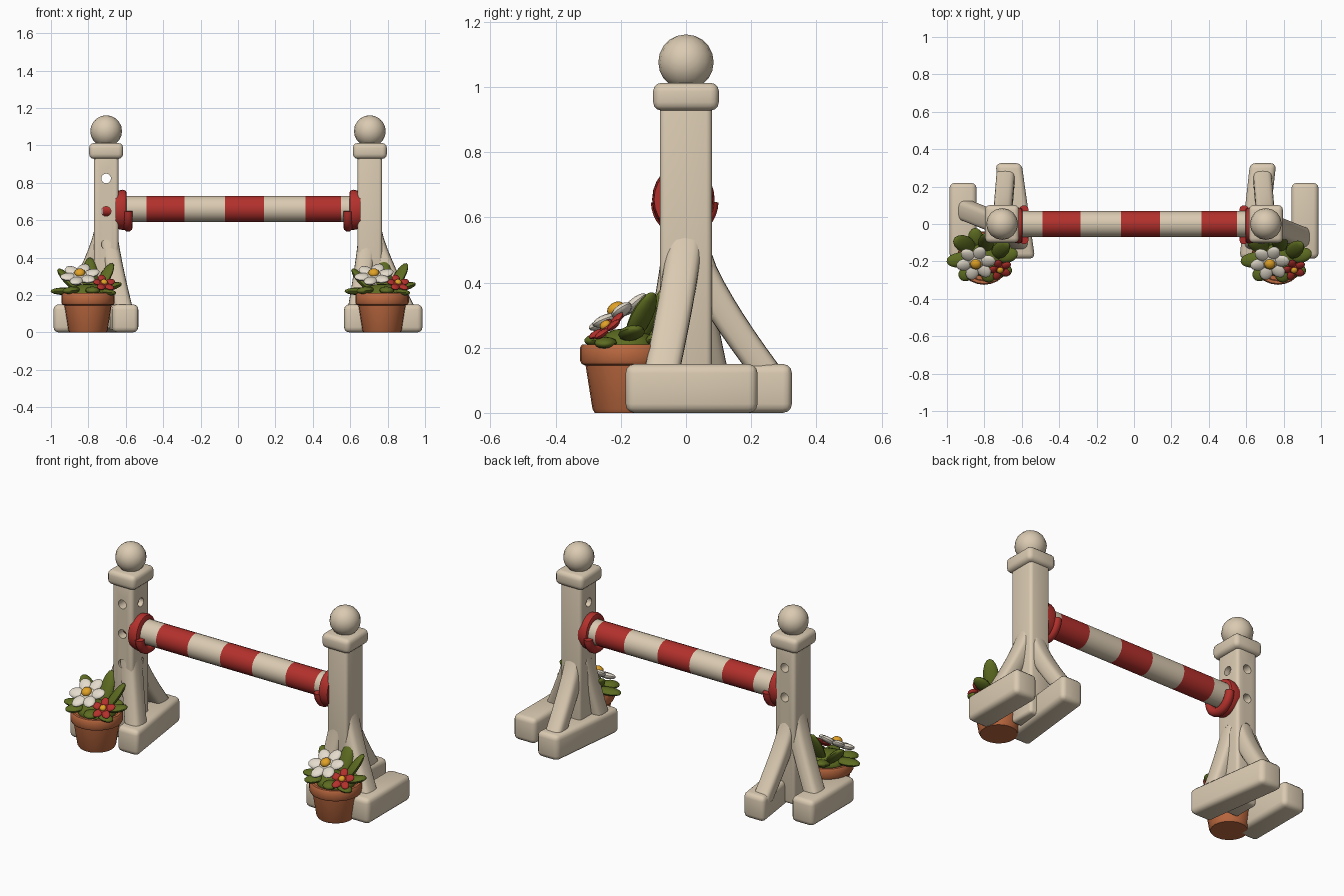
import bpy, bmesh
from math import sin, cos, pi, radians, copysign
from mathutils import Vector, Matrix

if "Cube" in bpy.data.objects:
    bpy.data.objects.remove(bpy.data.objects["Cube"], do_unlink=True)


def material(name, rgb):
    m = bpy.data.materials.new(name)
    m.use_nodes = True
    m.diffuse_color = (*rgb, 1)
    m.node_tree.nodes["Principled BSDF"].inputs["Base Color"].default_value = (*rgb, 1)
    return m


CREAM = material("cream paint", (0.70, 0.59, 0.44))
RED = material("red paint", (0.45, 0.03, 0.025))
CLAY = material("terracotta", (0.50, 0.14, 0.05))
LEAF = material("leaf green", (0.11, 0.15, 0.015))
PETAL = material("white petal", (0.78, 0.72, 0.61))
YELLOW = material("flower yellow", (0.75, 0.36, 0.02))


def finish(name, bm, *mats):
    bmesh.ops.recalc_face_normals(bm, faces=bm.faces)
    me = bpy.data.meshes.new(name)
    bm.to_mesh(me)
    bm.free()
    for m in mats:
        me.materials.append(m)
    me.shade_smooth()
    me.set_sharp_from_angle(angle=radians(40))
    ob = bpy.data.objects.new(name, me)
    bpy.context.scene.collection.objects.link(ob)
    return ob


def box(name, centre, size, bevel, mat, shear=0):
    # rounded box; shear slides x along y
    bm = bmesh.new()
    bmesh.ops.create_cube(bm, size=1)
    bmesh.ops.scale(bm, vec=size, verts=bm.verts)
    bmesh.ops.bevel(bm, geom=bm.edges[:], offset=bevel, segments=3, profile=0.5, affect='EDGES')
    for v in bm.verts:
        v.co.x += shear * v.co.y
        v.co += Vector(centre)
    return finish(name, bm, mat)


def loft(name, rings, mat, power=1.0, n=24, turn=None):
    # rings of (x, y, z, half_x, half_y) joined bottom to top
    bm = bmesh.new()
    loops = []
    for x, y, z, hx, hy in rings:
        loop = []
        for i in range(n):
            c, s = cos(2 * pi * i / n), sin(2 * pi * i / n)
            loop.append(bm.verts.new((x + hx * copysign(abs(c) ** power, c),
                                      y + hy * copysign(abs(s) ** power, s), z)))
        loops.append(loop)
    for a, b in zip(loops, loops[1:]):
        for i in range(n):
            j = (i + 1) % n
            bm.faces.new((a[i], a[j], b[j], b[i]))
    bm.faces.new(loops[0])
    bm.faces.new(loops[-1])
    if turn:
        bm.transform(turn)
    return finish(name, bm, mat)


def blobs(name, matrices, mat, seg=12):
    bm = bmesh.new()
    for m in matrices:
        bmesh.ops.create_uvsphere(bm, u_segments=seg, v_segments=seg * 2 // 3, radius=1, matrix=m)
    return finish(name, bm, mat)


def strut(name, top, bottom, mat=CREAM):
    # curved brace that leaves the post vertically and flares out to a foot
    rings = []
    for i in range(9):
        t = i / 8
        p = Vector(top).lerp(Vector(bottom), t)
        f = t ** 1.25
        x = top[0] + (bottom[0] - top[0]) * f
        y = top[1] + (bottom[1] - top[1]) * f
        rings.append((x, y, p.z, 0.05, 0.055))
    return loft(name, rings, mat, power=0.6, n=20)


def drill(post, holes):
    # round holes cut into the post
    bm = bmesh.new()
    for centre, axis, length in holes:
        q = Vector(axis).to_track_quat('Z', 'Y').to_matrix().to_4x4()
        bmesh.ops.create_cone(bm, cap_ends=True, segments=16, radius1=0.026, radius2=0.026,
                              depth=length, matrix=Matrix.Translation(centre) @ q)
    cutter = finish("hole_cutter", bm, CREAM)
    cutter.hide_render = True
    mod = post.modifiers.new("holes", 'BOOLEAN')
    mod.operation, mod.object, mod.solver = 'DIFFERENCE', cutter, 'EXACT'
    bpy.context.view_layer.update()
    me = bpy.data.meshes.new_from_object(post.evaluated_get(bpy.context.evaluated_depsgraph_get()))
    post.modifiers.clear()
    post.data = me
    me.set_sharp_from_angle(angle=radians(40))
    bpy.data.objects.remove(cutter, do_unlink=True)


BAR_Z = 0.66
HOLES = (0.823, 0.47)

for s, side in ((-1, "right"), (1, "left")):
    px = s * 0.705
    # post, cap and ball
    post = box(side + "_post", (px, 0, 0.49), (0.132, 0.16, 0.94), 0.018, CREAM)
    cuts = [((px - s * 0.066, 0, z), (1, 0, 0), 0.06) for z in HOLES]
    if s < 0:
        cuts += [((px, 0, z), (0, 1, 0), 0.3) for z in (*HOLES, 0.647)]
    drill(post, cuts)
    box(side + "_post_cap", (px, 0, 0.97), (0.182, 0.202, 0.085), 0.026, CREAM)
    blobs(side + "_post_ball", [Matrix.Translation((px, 0, 1.076)) @ Matrix.Scale(0.085, 4)], CREAM, 16)

    # feet and braces
    inner = -0.635 if s < 0 else 0.662
    box(side + "_outer_foot", (s * 0.914, 0.017, 0.075), (0.145, 0.405, 0.15), 0.028, CREAM)
    box(side + "_inner_foot", (inner, 0.07, 0.075), (0.14, 0.51, 0.15), 0.028, CREAM,
        shear=-0.14 if s < 0 else 0.11)
    strut(side + "_outer_brace", (px + s * 0.01, 0, 0.56), (s * 0.915, -s * 0.08, 0.1))
    strut(side + "_back_brace", (px, 0.02, 0.50), (s * 0.685, 0.265, 0.1))
    strut(side + "_inner_brace", (px - s * 0.01, -0.015, 0.54), (inner - s * 0.03, -0.09, 0.1))

    # cup that carries the pole: round plate, peg and lower lip
    turn = Matrix.Translation((s * 0.645, -0.008, 0.655)) @ Matrix.Rotation(-s * pi / 2, 4, 'Y')
    plate = [(0, 0, -0.01, 0.1, 0.09), (0, 0, 0.03, 0.108, 0.096),
             (0, 0, 0.045, 0.102, 0.09), (0, 0, 0.05, 0.09, 0.08)]
    loft(side + "_cup_plate", plate, RED, turn=turn)
    loft(side + "_cup_peg", [(0, 0, -0.08, 0.035, 0.035), (0, 0, 0.01, 0.035, 0.035)], RED, turn=turn, n=12)
    lip = bpy.data.curves.new(side + "_cup_lip", 'CURVE')
    lip.dimensions = '3D'
    lip.bevel_depth, lip.bevel_resolution, lip.use_fill_caps = 0.025, 3, True
    sp = lip.splines.new('POLY')
    sp.points.add(16)
    for i, p in enumerate(sp.points):
        a = pi + pi * i / 16
        p.co = (s * 0.588, -0.004 + 0.08 * cos(a), 0.648 + 0.085 * sin(a), 1)
    lip.materials.append(RED)
    bpy.context.scene.collection.objects.link(bpy.data.objects.new(side + "_cup_lip", lip))

# striped pole, one ring of faces per stripe
bm = bmesh.new()
edges = (-0.62, -0.49, -0.285, -0.07, 0.14, 0.36, 0.55, 0.62)
rings = [[bm.verts.new((x, 0.07 * cos(2 * pi * i / 24), BAR_Z + 0.07 * sin(2 * pi * i / 24)))
          for i in range(24)] for x in edges]
for k, (a, b) in enumerate(zip(rings, rings[1:])):
    for i in range(24):
        j = (i + 1) % 24
        bm.faces.new((a[i], a[j], b[j], b[i])).material_index = k % 2
bm.faces.new(rings[0])
bm.faces.new(rings[-1])
finish("striped_pole", bm, CREAM, RED)


def leaf(origin, base, tip, width):
    a, b = Vector(base), Vector(tip)
    d = b - a
    return (Matrix.Translation(Vector(origin) + (a + b) / 2)
            @ d.to_track_quat('Z', 'Y').to_matrix().to_4x4()
            @ Matrix.Diagonal((width, width * 0.5, d.length / 2, 1)))


def flower(name, centre, normal, r, count, mat):
    frame = Matrix.Translation(centre) @ Vector(normal).to_track_quat('Z', 'Y').to_matrix().to_4x4()
    petals = [frame @ Matrix.Rotation(2 * pi * i / count + 0.3, 4, 'Z')
              @ Matrix.Translation((r * 0.58, 0, 0)) @ Matrix.Rotation(-0.15, 4, 'Y')
              @ Matrix.Diagonal((r * 0.45, r * 0.34, r * 0.16, 1)) for i in range(count)]
    petals.append(frame @ Matrix.Diagonal((r * 0.45, r * 0.45, r * 0.14, 1)))
    blobs(name + "_petals", petals, mat)
    blobs(name + "_centre", [frame @ Matrix.Translation((0, 0, r * 0.15))
                             @ Matrix.Diagonal((r * 0.28, r * 0.28, r * 0.2, 1))], YELLOW)


# leaf base, tip and half width, relative to the pot centre
LEAVES = [((-0.06, 0, 0.22), (-0.20, -0.02, 0.22), 0.04),
          ((-0.05, 0.05, 0.22), (-0.16, 0.10, 0.34), 0.045),
          ((0.01, 0.03, 0.20), (0.01, 0.13, 0.40), 0.042),
          ((0.05, 0.01, 0.22), (0.13, 0.08, 0.37), 0.042),
          ((0.07, 0, 0.23), (0.18, 0.03, 0.26), 0.04),
          ((0.06, -0.06, 0.22), (0.15, -0.07, 0.21), 0.035),
          ((-0.05, -0.05, 0.23), (-0.13, -0.11, 0.22), 0.04),
          ((0.02, -0.05, 0.23), (0.03, -0.13, 0.22), 0.04),
          ((-0.04, 0.06, 0.22), (-0.05, 0.16, 0.25), 0.04),
          ((0.05, 0.06, 0.22), (0.08, 0.14, 0.24), 0.04)]

for cx, side in ((-0.802, "right"), (0.77, "left")):
    o = Vector((cx, -0.182, 0))
    # flowerpot
    profile = ((0, 0.098), (0.012, 0.105), (0.145, 0.126), (0.15, 0.138), (0.16, 0.143),
               (0.2, 0.143), (0.21, 0.137), (0.21, 0.122), (0.195, 0.118))
    loft(side + "_flowerpot", [(o.x, o.y, z, r, r) for z, r in profile], CLAY)
    # plant
    blobs(side + "_leaves", [leaf(o, *l) for l in LEAVES]
          + [Matrix.Translation(o + Vector((0, 0, 0.2))) @ Matrix.Diagonal((0.11, 0.1, 0.06, 1))], LEAF)
    flower(side + "_white_flower", o + Vector((-0.043, -0.025, 0.305)), (-0.05, -0.5, 0.85), 0.105, 6, PETAL)
    flower(side + "_red_flower", o + Vector((0.085, -0.06, 0.262)), (0.2, -0.6, 0.8), 0.066, 5, RED)
